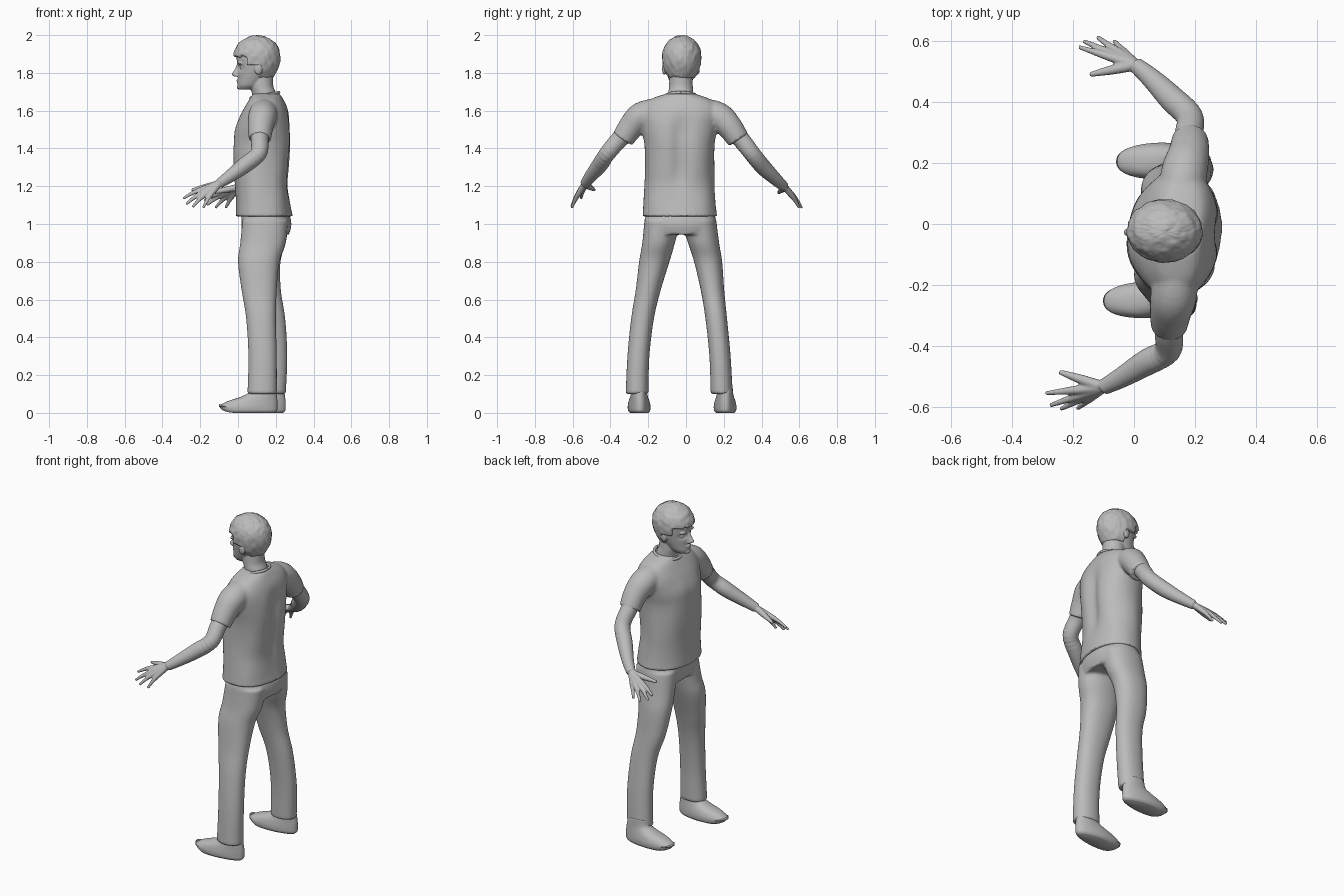
import bpy, bmesh
from math import sin, cos, pi, exp, copysign
from mathutils import Vector, Matrix, noise

cube = bpy.data.objects.get("Cube")
if cube:
    bpy.data.objects.remove(cube, do_unlink=True)

grey = bpy.data.materials.new("plain_grey")
grey.use_nodes = True
COLOUR = (0.5, 0.5, 0.5, 1)
grey.diffuse_color = COLOUR
grey.node_tree.nodes["Principled BSDF"].inputs["Base Color"].default_value = COLOUR


def smooth_rows(rows, steps=5):
    """Catmull-Rom interpolation of equal-length tuples."""
    out = []
    for i in range(len(rows) - 1):
        a, b, c, d = (rows[max(0, min(len(rows) - 1, i + k))] for k in (-1, 0, 1, 2))
        for s in range(steps):
            t = s / steps
            out.append([q + 0.5 * t * (r - p + t * (2*p - 5*q + 4*r - e + t * (3*(q - r) + e - p)))
                        for p, q, r, e in zip(a, b, c, d)])
    return out + [list(rows[-1])]


def bridge(bm, rings):
    loops = [[bm.verts.new(p) for p in ring] for ring in rings]
    n = len(loops[0])
    for a, b in zip(loops, loops[1:]):
        for i in range(n):
            j = (i + 1) % n
            bm.faces.new((a[i], a[j], b[j], b[i]))
    bm.faces.new(loops[0][::-1])
    bm.faces.new(loops[-1])


def stack(bm, rows, yaw=0.0, power=2.0, n=48, steps=5):
    """Level rings, each given as x, y, z, depth radius, width radius."""
    rings = []
    for x, y, z, rx, ry in smooth_rows(rows, steps):
        ring = []
        for i in range(n):
            c, s = cos(2 * pi * i / n), sin(2 * pi * i / n)
            u = rx * copysign(abs(c) ** (2 / power), c)
            v = ry * copysign(abs(s) ** (2 / power), s)
            ring.append(Vector((x + u*cos(yaw) + v*sin(yaw), y - u*sin(yaw) + v*cos(yaw), z)))
        rings.append(ring)
    bridge(bm, rings)


def tube(bm, rows, n=20, steps=5):
    """Round tube through points given as x, y, z, radius."""
    rows = smooth_rows(rows, steps)
    pts = [Vector(r[:3]) for r in rows]
    rings = []
    for i, p in enumerate(pts):
        t = (pts[min(i + 1, len(pts) - 1)] - pts[max(i - 1, 0)]).normalized()
        side = t.cross(Vector((1, 0.3, 0.9))).normalized()
        up = t.cross(side)
        rings.append([p + rows[i][3] * (side * cos(2*pi*k/n) + up * sin(2*pi*k/n)) for k in range(n)])
    bridge(bm, rings)


def ball(bm, centre, radii, segments=24):
    m = Matrix.Translation(centre) @ Matrix.Diagonal((*radii, 1))
    return bmesh.ops.create_uvsphere(bm, u_segments=segments, v_segments=segments // 2,
                                     radius=1, matrix=m)["verts"]


def finish(name, bm, voxel=0.0, passes=2):
    bmesh.ops.recalc_face_normals(bm, faces=bm.faces)
    for f in bm.faces:
        f.smooth = True
    me = bpy.data.meshes.new(name)
    bm.to_mesh(me)
    bm.free()
    me.materials.append(grey)
    ob = bpy.data.objects.new(name, me)
    bpy.context.collection.objects.link(ob)
    if voxel:
        r = ob.modifiers.new("blend", "REMESH")
        r.mode, r.voxel_size, r.use_smooth_shade = "VOXEL", voxel, True
        s = ob.modifiers.new("soften", "SMOOTH")
        s.factor, s.iterations = 0.5, passes
    return ob


# Shirt: torso with a spine groove and soft folds, plus sleeves
bm = bmesh.new()
stack(bm, [(.137, -.033, 1.04, .148, .198), (.132, -.034, 1.1, .143, .192),
           (.125, -.035, 1.2, .139, .185), (.128, -.035, 1.3, .145, .183),
           (.133, -.035, 1.42, .15, .186), (.134, -.033, 1.5, .147, .2),
           (.142, -.03, 1.57, .13, .212), (.148, -.03, 1.62, .11, .2),
           (.15, -.03, 1.66, .088, .16), (.15, -.03, 1.69, .07, .075)],
      yaw=0.09, power=2.3, n=72)
for v in bm.verts:
    x, y, z = v.co
    if x > .15:
        v.co.x -= .025 * exp(-((y + .03) / .045) ** 2) * exp(-((z - 1.38) / .17) ** 4)
    fold = noise.noise(Vector((x * 9, y * 9, z * 4 + 3)))
    out = Vector((x - .135, y + .033, 0)).normalized()
    v.co += out * .009 * fold * min(1, max(0, (1.66 - z) * 8))
tube(bm, [(.15, .07, 1.595, .075), (.165, .17, 1.57, .076), (.18, .23, 1.515, .068), (.184, .278, 1.445, .06)])
tube(bm, [(.14, -.14, 1.595, .075), (.13, -.235, 1.57, .076), (.12, -.29, 1.515, .068), (.115, -.335, 1.45, .06)])
finish("shirt", bm, .009)

# Trousers: hips and two flared legs
bm = bmesh.new()
stack(bm, [(.145, -.03, 1.06, .125, .18), (.15, -.03, 1.0, .132, .192), (.145, -.03, .945, .125, .185)],
      yaw=.06, power=2.3)
stack(bm, [(.145, -.125, 1.02, .122, .095), (.132, -.145, .9, .12, .086), (.11, -.168, .8, .11, .08),
           (.112, -.2, .65, .093, .066), (.122, -.23, .5, .079, .06), (.13, -.252, .3, .075, .058),
           (.128, -.259, .1, .078, .06)], yaw=.06, power=2.2)
stack(bm, [(.15, .065, 1.02, .122, .095), (.138, .093, .9, .115, .082), (.125, .117, .8, .1, .074),
           (.137, .14, .65, .09, .062), (.17, .16, .5, .08, .057), (.183, .18, .3, .078, .056),
           (.176, .189, .1, .077, .058)], yaw=.06, power=2.2)
finish("trousers", bm, .009)


# Shoes: rounded sole rising to the ankle
def shoe(name, x, y, yaw):
    bm = bmesh.new()
    stack(bm, [(x, y, 0, .14, .048), (x, y, .012, .152, .058), (x, y, .035, .154, .06),
               (x + .02, y, .06, .134, .056), (x + .055, y, .085, .096, .05),
               (x + .075, y, .11, .072, .046), (x + .075, y, .15, .06, .044)], yaw, 2.3)
    for v in bm.verts:
        heel = max(0, v.co.x - x) / .15
        v.co.y = y + (v.co.y - y) * (1 - .2 * heel)
        if v.co.z < .03:
            v.co.z += .02 * max(0, (x - .07 - v.co.x) / .08) ** 2
    finish(name, bm)


shoe("right_shoe", .098, .207, -.02)
shoe("left_shoe", .055, -.248, -.04)


# Arms: one tapered limb, with fingers fanning out from the wrist
def arm(name, limb, tips, thumb):
    bm = bmesh.new()
    tube(bm, limb, n=28)
    wrist = Vector(limb[-1][:3])
    drop = Vector((0, 0, .008))
    for tip in tips:
        tip = Vector(tip)
        knuckle = wrist.lerp(tip, .48) + drop
        middle = wrist.lerp(tip, .75) + drop
        tube(bm, [(*wrist, .018), (*knuckle, .0145), (*middle, .0105), (*tip, .007)], n=14)
    tip = Vector(thumb)
    tube(bm, [(*wrist, .019), (*wrist.lerp(tip, .5), .016), (*tip, .008)], n=14)
    finish(name, bm, .0045, 3)


arm("right_arm", [(.18, .22, 1.53, .05), (.18, .29, 1.45, .047), (.182, .352, 1.37, .044),
                  (.125, .41, 1.3, .043), (.06, .475, 1.237, .034), (.005, .522, 1.195, .026)],
    [(-.18, .58, 1.125), (-.165, .6, 1.1), (-.12, .613, 1.085), (-.065, .6, 1.085)], (-.145, .49, 1.165))
arm("left_arm", [(.13, -.27, 1.52, .05), (.115, -.35, 1.45, .047), (.11, -.415, 1.375, .044),
                 (.04, -.455, 1.315, .043), (-.04, -.503, 1.255, .034), (-.1, -.535, 1.213, .026)],
    [(-.29, -.555, 1.135), (-.275, -.595, 1.105), (-.24, -.607, 1.09), (-.185, -.605, 1.085)],
    (-.245, -.485, 1.18))

# Head: skull and jaw with sunken eye sockets, then features and neck
MID = -.027
bm = bmesh.new()
stack(bm, [(.05, MID, 1.712, .042, .028), (.062, MID, 1.733, .063, .05), (.08, MID, 1.77, .08, .066),
           (.098, MID, 1.81, .1, .079), (.102, MID, 1.85, .107, .086), (.105, MID, 1.89, .112, .09),
           (.105, MID, 1.94, .1, .08), (.105, MID, 1.975, .06, .05)], n=64, steps=6)
for v in bm.verts:
    if v.co.x < .07:
        d = ((abs(v.co.y - MID) - .034) / .02) ** 2 + ((v.co.z - 1.827) / .016) ** 2
        v.co.x += .016 * exp(-d)
stack(bm, [(.008, MID, 1.845, .014, .011), (-.004, MID, 1.815, .016, .011),
           (-.014, MID, 1.793, .02, .015), (-.004, MID, 1.781, .016, .016)], n=24)
ball(bm, (.005, MID, 1.762), (.014, .022, .006))
ball(bm, (.006, MID, 1.751), (.013, .019, .006))
ball(bm, (.008, MID, 1.724), (.014, .02, .012))
for side in (-1, 1):
    ball(bm, (.024, MID + side * .034, 1.827), (.013, .015, .011))
    ball(bm, (.012, MID + side * .036, 1.85), (.014, .024, .007))
    ball(bm, (.108, MID + side * .088, 1.822), (.022, .012, .032))
stack(bm, [(.15, MID, 1.62, .068, .07), (.138, MID, 1.69, .064, .066), (.125, MID, 1.73, .062, .063),
           (.122, MID, 1.79, .064, .06)], yaw=.05)
finish("head", bm, .0045, 2)

# Hair: lumpy cap, tucked inside the head below the hairline
bm = bmesh.new()
centre = Vector((.1, -.023, 1.885))
for v in ball(bm, centre, (1, 1, 1), 128):
    d = v.co - centre
    rz = .114 if d.z > 0 else .15
    p = Vector((d.x * .124, d.y * .104, d.z * rz))
    front = -d.x / max(.001, Vector(d.xy).length)
    if front > .45:
        line = 1.888 + .012 * noise.noise(Vector((0, d.y * 6, 1)))
    elif front > -.1:
        line = 1.84
    else:
        line = 1.77
    lump = 1 + .035 * noise.noise(d * 4) + .015 * noise.noise(Vector((d.x * 7, d.y * 14, d.z * 4)))
    tuck = min(1, max(0, (line - centre.z - p.z) / .012))
    v.co = centre + p * lump * (1 - .3 * tuck)
finish("hair", bm)

# Collar band around the neck opening
bm = bmesh.new()
loop = [Vector((.142 + .074 * cos(a), MID + .076 * sin(a), 1.682 + .014 * cos(a)))
        for a in (2 * pi * i / 48 for i in range(49))]
tube(bm, [(*p, .008) for p in loop], n=10, steps=1)
finish("collar", bm)
